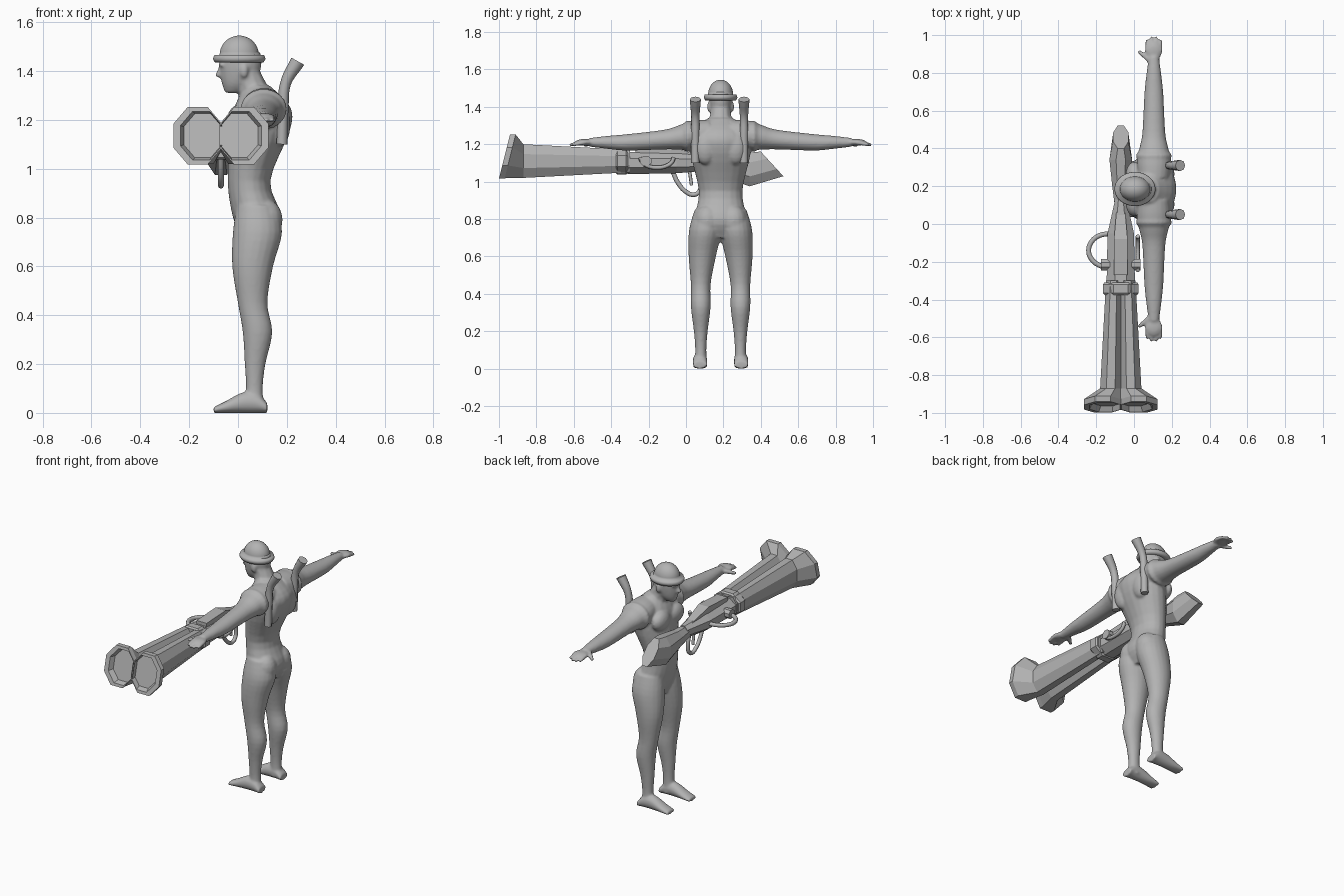
import bpy
import bmesh
from math import cos, sin, pi
from mathutils import Vector, Matrix

if "Cube" in bpy.data.objects:
    bpy.data.objects.remove(bpy.data.objects["Cube"])

grey = bpy.data.materials.new("plain grey")
grey.use_nodes = True
colour = (.45, .45, .45, 1)
grey.diffuse_color = colour
grey.node_tree.nodes["Principled BSDF"].inputs["Base Color"].default_value = colour

MID = .185      # the figure's centre line in y
GUN = -.07      # the gun's centre line in x
BORE = 1.11     # the gun's height
ORDER = {"X": (0, 1, 2), "Y": (1, 0, 2), "Z": (1, 2, 0)}


def eased(rings, steps=4):
    """Fill in rings along a smooth curve through the given ones."""
    knots = [Vector(ring) for ring in rings]
    before = knots[:1] + knots
    after = knots[2:] + knots[-1:]
    result = []
    for previous, start, end, following in zip(before, knots, knots[1:], after):
        leave, arrive = (end - previous) / 2, (following - start) / 2
        for step in range(steps):
            t = step / steps
            blend = t * t * (3 - 2 * t)
            result.append(start + (end - start) * blend
                          + leave * (t * (1 - t) ** 2) - arrive * (t * t * (1 - t)))
    return result + knots[-1:]


def loft(bm, axis, rings, sides=20):
    """Bridge rings (along, u, v, radius_u, radius_v, optional tilt) and cap both ends."""
    loops = []
    grow = 1 / cos(pi / sides)
    for along, u, v, radius_u, radius_v, *tilt in rings:
        loop = []
        for i in range(sides):
            angle = 2 * pi * (i + .5) / sides
            du, dv = radius_u * grow * cos(angle), radius_v * grow * sin(angle)
            values = (along + sum(tilt) * dv, u + du, v + dv)
            loop.append(bm.verts.new([values[k] for k in ORDER[axis]]))
        loops.append(loop)
    for lower, upper in zip(loops, loops[1:]):
        for i in range(sides):
            j = (i + 1) % sides
            bm.faces.new((lower[i], lower[j], upper[j], upper[i]))
    bm.faces.new(loops[0])
    bm.faces.new(loops[-1])


def ball(bm, centre, size):
    matrix = Matrix.Translation(centre) @ Matrix.Diagonal((*size, 1))
    bmesh.ops.create_uvsphere(bm, u_segments=16, v_segments=10, radius=1, matrix=matrix)


def rod(bm, start, end, start_radius, end_radius):
    start, end = Vector(start), Vector(end)
    turn = (end - start).to_track_quat("Z", "Y").to_matrix().to_4x4()
    matrix = Matrix.Translation((start + end) / 2) @ turn
    bmesh.ops.create_cone(bm, cap_ends=True, segments=10, radius1=start_radius,
                          radius2=end_radius, depth=(end - start).length, matrix=matrix)
    ball(bm, end, [end_radius] * 3)


def link(name, data):
    data.materials.append(grey)
    obj = bpy.data.objects.new(name, data)
    bpy.context.collection.objects.link(obj)
    return obj


def finish(bm, name, smooth=False):
    bmesh.ops.recalc_face_normals(bm, faces=bm.faces)
    mesh = bpy.data.meshes.new(name)
    bm.to_mesh(mesh)
    bm.free()
    if smooth:
        mesh.shade_smooth()
    return link(name, mesh)


def lofted(name, axis, rings, sides=8, smooth=False):
    bm = bmesh.new()
    loft(bm, axis, rings, sides)
    finish(bm, name, smooth)


def tube(name, points, radius, tip=1):
    curve = bpy.data.curves.new(name, "CURVE")
    curve.dimensions = "3D"
    curve.bevel_depth = radius
    curve.bevel_resolution = 2
    curve.resolution_u = 5
    curve.use_fill_caps = True
    spline = curve.splines.new("BEZIER")
    spline.bezier_points.add(len(points) - 1)
    for knot, point in zip(spline.bezier_points, points):
        knot.co = point
        knot.handle_left_type = knot.handle_right_type = "AUTO"
    spline.bezier_points[-1].radius = tip
    link(name, curve)


def half_hoop(name, centre, across, out, radius):
    """A bar bent into half an oval, standing out from its centre."""
    centre, across, out = Vector(centre), Vector(across), Vector(out)
    steps = 6
    angles = [pi * i / steps for i in range(steps + 1)]
    tube(name, [centre + across * cos(a) + out * sin(a) for a in angles], radius)


# Torso and neck
bm = bmesh.new()
loft(bm, "Z", eased([(z, x, MID, depth, depth * 1.33) for z, x, depth in (
    (.7, .08, .06), (.8, .08, .1), (.95, .045, .087),
    (1.15, .09, .12), (1.25, .1, .115), (1.34, .08, .05))]))
rod(bm, (.08, MID, 1.27), (.04, MID, 1.38), .07, .055)

# Head with nose, brow and chin
loft(bm, "Z", eased([(z, x, MID, depth, depth * .72) for z, x, depth in (
    (1.31, -.02, .03), (1.35, 0, .066), (1.42, .01, .085), (1.48, .01, .08))]))
rod(bm, (-.06, MID, 1.43), (-.08, MID, 1.385), .01, .013)
ball(bm, (-.066, MID, 1.425), (.014, .045, .01))
ball(bm, (-.045, MID, 1.325), (.014, .02, .014))

for side in (-1, 1):
    def at(distance):
        return MID + side * distance

    # Ears, chest, shoulder blades and buttocks
    ball(bm, (.025, at(.06), 1.4), (.017, .013, .03))
    ball(bm, (0, at(.07), 1.2), (.045, .075, .06))
    ball(bm, (.17, at(.08), 1.18), (.045, .06, .09))
    ball(bm, (.115, at(.07), .79), (.068, .07, .085))

    # Arm with a flared sleeve edge
    def arm_ring(distance, radius):
        height = max(1.21, 1.27 - .15 * distance)
        return at(distance), .105, height, radius, radius * .87

    loft(bm, "Y", eased([arm_ring(*row) for row in (
        (.06, .08), (.15, .09), (.22, .075), (.3, .06), (.5, .05), (.6, .04), (.7, .027))]))
    loft(bm, "Y", [arm_ring(*row) for row in ((.12, .08), (.18, .095), (.2, .08))])

    # Hand, fingers and thumb
    palm = Vector((.105, at(.73), 1.21))
    ball(bm, palm, (.045, .05, .018))
    for finger in range(4):
        spread = Vector((.023 * (finger - 1.5), 0, 0))
        reach = .07 if finger in (1, 2) else .055
        rod(bm, palm + spread, palm + spread + Vector((0, side * reach, -.012)), .013, .01)
    rod(bm, (.08, at(.685), 1.21), (.03, at(.725), 1.195), .016, .011)

    # Leg, standing wider toward the knee
    loft(bm, "Z", eased([(z, x, at(min(.106, .17 - .12 * z)), depth, depth * .87)
                         for z, x, depth in (
        (.85, .075, .08), (.74, .08, .1), (.6, .06, .083), (.45, .06, .06),
        (.33, .08, .06), (.2, .07, .042), (.1, .067, .034), (.02, .067, .04))]))

    # Foot
    loft(bm, "X", eased([(x, at(.11), half, .038, half) for x, half in (
        (.12, .02), (.08, .04), (.02, .042), (-.05, .024), (-.1, .012))]))

body = finish(bm, "body", smooth=True)
fuse = body.modifiers.new("fuse", "REMESH")
fuse.mode = "VOXEL"
fuse.voxel_size = .007
fuse.use_smooth_shade = True
relax = body.modifiers.new("relax", "SMOOTH")
relax.iterations = 6

# Round hat: curled brim, then a dome
brim = [(1.44, .06), (1.435, .083), (1.45, .09), (1.465, .085)]
dome_angles = [pi * i / 17 for i in range(9)]
dome = [(1.465 + .08 * sin(a), .067 * cos(a)) for a in dome_angles]
lofted("round_hat", "Z", [(z, .005, MID, r * 1.2, r) for z, r in brim + dome], 28, smooth=True)

# Two handles strapped to the back
for name, y in (("right_back_handle", .31), ("left_back_handle", .05)):
    tube(name, [(.18, y, 1.1), (.185, y, 1.25), (.195, y, 1.35), (.245, y, 1.44)], .022, tip=1.35)

# Twin barrels with hollow bell muzzles
for name, side in (("right_barrel", -1), ("left_barrel", 1)):
    bell, lean = 1.135, .25
    lofted(name, "Y", [(y, GUN + side * wide * .95, z, wide, tall, tilt)
                       for y, z, wide, tall, tilt in (
        (-.3, BORE, .04, .06, 0), (-.87, BORE, .056, .09, 0),
        (-.94, bell, .1, .117, lean), (-.97, bell, .1, .117, lean),
        (-.97, bell, .085, .1, lean), (-.94, bell, .078, .09, lean))])

# Collar, receiver, stock and top lever
lofted("barrel_collar", "Y", [(y, GUN, BORE, .095 - chamfer, .073 - chamfer)
                              for y, chamfer in (
    (-.375, .008), (-.365, 0), (-.32, 0), (-.31, .008))])
lofted("receiver", "Y", [(y, GUN, 1.1, wide, tall) for y, wide, tall in (
    (-.31, .075, .06), (-.05, .07, .055), (.13, .03, .04))])
lofted("stock", "Y", [(.08, GUN, 1.09, .03, .04, 0), (.2, GUN, 1.08, .045, .055, 0),
                      (.34, GUN, 1.065, .06, .09, 0), (.46, GUN, 1.095, .04, .066, -.92)])
lofted("top_lever", "Y", [(-.27, GUN, 1.15, .036, .03), (-.08, GUN, 1.155, .036, .034),
                          (.1, GUN, BORE, .02, .02)], 4)

# Trigger, guard and side rings
half_hoop("trigger_guard", (GUN, 0, 1.05), (0, .07, 0), (0, .04, -.12), .012)
tube("trigger", [(GUN, .02, 1.05), (GUN, .03, .98)], .009)
half_hoop("right_side_ring", (-.13, -.14, 1.1), (0, .09, 0), (-.11, 0, 0), .013)
half_hoop("left_side_ring", (.02, -.155, 1.13), (0, .09, 0), (0, 0, -.055), .011)
for name, x in (("right_lug", -.15), ("left_lug", .01)):
    lofted(name, "X", [(x + end, -.215, BORE, .03, .027) for end in (-.025, .025)])
